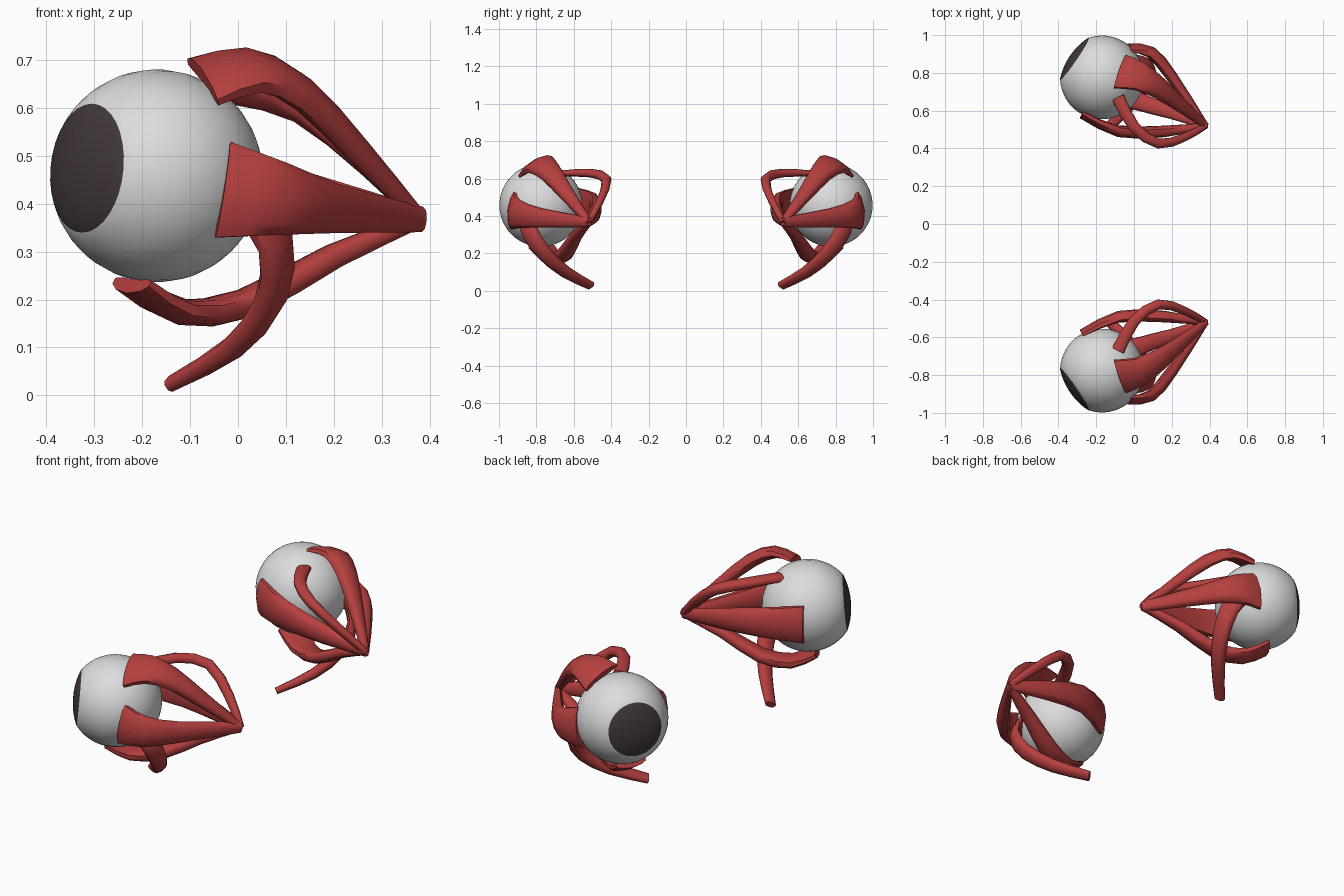
import bpy, bmesh, math
from mathutils import Vector

if "Cube" in bpy.data.objects:
    bpy.data.objects.remove(bpy.data.objects["Cube"])


def material(name, rgb):
    m = bpy.data.materials.new(name)
    m.diffuse_color = (*rgb, 1)
    m.use_nodes = True
    m.node_tree.nodes["Principled BSDF"].inputs["Base Color"].default_value = m.diffuse_color
    return m


WHITE = material("eye white", (0.72, 0.72, 0.72))
DARK = material("iris dark", (0.055, 0.04, 0.04))
RED = material("muscle red", (0.47, 0.05, 0.05))

CENTRE, R = Vector((-0.17, 0.776, 0.458)), 0.222
GAZE = Vector((-0.82, 0.56, 0.09)).normalized()
CAP = math.radians(37.5)   # half angle covered by the iris
APEX = (0.38, 0.52, 0.367)  # shared root of the muscles


def finish(bm, name, mats, side, angle):
    for v in bm.verts:
        v.co.y *= side
    bmesh.ops.recalc_face_normals(bm, faces=bm.faces)
    me = bpy.data.meshes.new(name)
    bm.to_mesh(me)
    bm.free()
    for m in mats:
        me.materials.append(m)
    ob = bpy.data.objects.new(name, me)
    bpy.context.collection.objects.link(ob)
    bpy.context.view_layer.objects.active = ob
    ob.select_set(True)
    bpy.ops.object.shade_smooth_by_angle(angle=math.radians(angle))
    ob.select_set(False)


def eyeball(name, side):
    bm = bmesh.new()
    bmesh.ops.create_uvsphere(bm, u_segments=32, v_segments=24, radius=R)
    # iris faces are the rings around the pole, slightly flattened
    for f in bm.faces:
        if f.calc_center_median().normalized().z > math.cos(CAP):
            f.material_index = 1
    edge = R * math.cos(CAP)
    for v in bm.verts:
        if v.co.z > edge:
            v.co.z = edge + (v.co.z - edge) * 0.6
    rot = GAZE.to_track_quat('Z', 'Y')
    for v in bm.verts:
        v.co = CENTRE + rot @ v.co
    finish(bm, name, [WHITE, DARK], side, 60)


def smooth_path(points):
    """Insert one curved midpoint between each pair of path points."""
    p = [Vector(q) for q in points]
    p = [2 * p[0] - p[1]] + p + [2 * p[-1] - p[-2]]
    out = []
    for a, b, c, d in zip(p, p[1:], p[2:], p[3:]):
        out += [b, (9 * (b + c) - a - d) / 16]
    return out + [p[-2]]


def muscle(name, side, normal, widths, points, sides=10):
    """Strap swept along a path, widening from root to end, thickest mid-way."""
    bm = bmesh.new()
    pts = smooth_path(points)
    rings = []
    for i, p in enumerate(pts):
        f = i / (len(pts) - 1)
        width = widths[0] + (widths[1] - widths[0]) * f
        thick = 0.033 + (0.012 + 0.1 * widths[1]) * math.sin(math.pi * f)
        t = (pts[min(i + 1, len(pts) - 1)] - pts[max(i - 1, 0)]).normalized()
        w = t.cross(Vector(normal)).normalized()
        n = w.cross(t)
        ring = []
        for k in range(sides):
            a = math.tau * (k + 0.5) / sides
            c, s = math.cos(a), math.sin(a)
            u = math.copysign(abs(c) ** 0.75, c) * width / 2
            h = math.copysign(abs(s) ** 0.75, s) * thick / 2
            # edges of wide straps wrap down around the globe
            ring.append(bm.verts.new(p + w * u + n * (h - u * u * 1.6)))
        rings.append(ring)
    for a, b in zip(rings, rings[1:]):
        for k in range(sides):
            j = (k + 1) % sides
            bm.faces.new((a[k], a[j], b[j], b[k]))
    bm.faces.new(rings[0])
    bm.faces.new(rings[-1])
    finish(bm, name, [RED], side, 50)


for side, label in ((1, "right"), (-1, "left")):
    eyeball(f"{label}_eyeball", side)
    # straight muscles on the outer, inner, upper and lower sides
    muscle(f"{label}_outer_side_muscle", side, (0.5, 0.84, 0), (0.055, 0.21), [
        APEX, (0.20, 0.78, 0.39), (0.09, 0.91, 0.41), (-0.03, 0.94, 0.43)])
    muscle(f"{label}_inner_side_muscle", side, (-0.4, -0.9, 0), (0.05, 0.2), [
        APEX, (0.16, 0.49, 0.41), (-0.08, 0.49, 0.45), (-0.28, 0.575, 0.455)])
    muscle(f"{label}_upper_muscle", side, (0.4, 0.35, 1), (0.035, 0.21), [
        APEX, (0.25, 0.63, 0.51), (0.13, 0.725, 0.635),
        (0.03, 0.785, 0.685), (-0.075, 0.815, 0.668)])
    muscle(f"{label}_lower_muscle", side, (0.1, -0.1, -1), (0.04, 0.16), [
        APEX, (0.20, 0.59, 0.29), (0.02, 0.65, 0.192),
        (-0.12, 0.715, 0.173), (-0.225, 0.775, 0.228)])
    # thin looping muscle above, and the one reaching down below the globe
    muscle(f"{label}_upper_slanted_muscle", side, (0.1, -0.4, 1), (0.03, 0.07), [
        APEX, (0.27, 0.46, 0.48), (0.13, 0.425, 0.595),
        (0.0, 0.515, 0.63), (-0.085, 0.67, 0.627)])
    muscle(f"{label}_lower_slanted_muscle", side, (0.6, 0, -0.7), (0.055, 0.115), [
        (-0.135, 0.51, 0.027), (-0.01, 0.645, 0.10), (0.07, 0.76, 0.2),
        (0.08, 0.84, 0.32), (0.02, 0.86, 0.42)])
